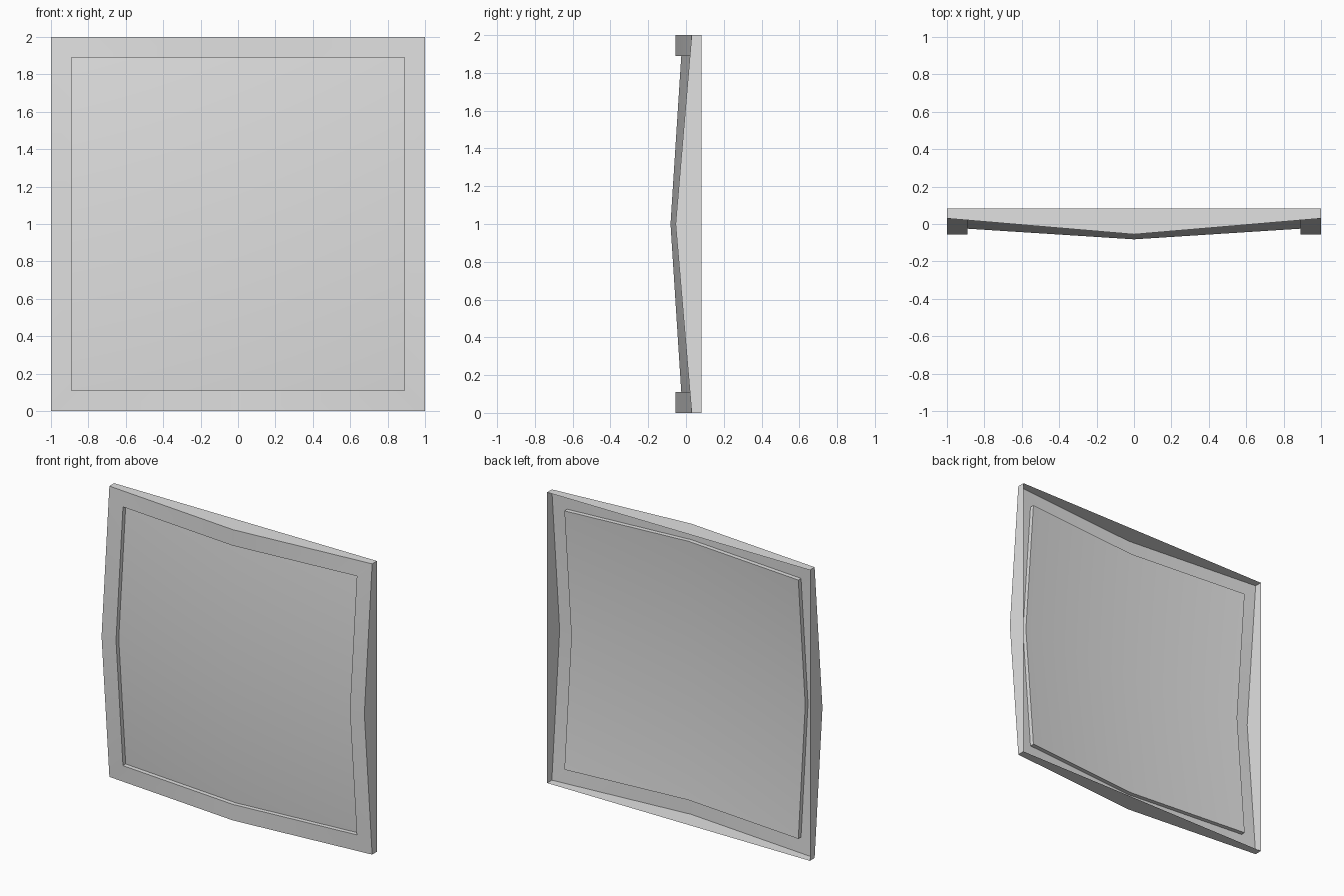
import bpy

if "Cube" in bpy.data.objects:
    bpy.data.objects.remove(bpy.data.objects["Cube"])

# One flat colour for the whole piece
grey = bpy.data.materials.new("light grey")
grey.diffuse_color = (0.75, 0.75, 0.75, 1)
grey.use_nodes = True
grey.node_tree.nodes["Principled BSDF"].inputs["Base Color"].default_value = grey.diffuse_color

OUTER, INNER = 1.0, 0.89      # half sizes of the frame
BACK, FRONT = 0.082, -0.082   # depth of the rim edge and of the bulge tip
MID, RISE = -0.055, 0.085     # frame depth at mid-side, set-back per unit
STEP = 0.03                   # how far the panel sits behind the frame

# Corners and mid-sides, anticlockwise seen from the front
DIRS = [(1, 1), (0, 1), (-1, 1), (-1, 0), (-1, -1), (0, -1), (1, -1), (1, 0)]


def ring(half, offset=0.0, flat=None):
    """Square loop of 8 points, bent forward at the middle of each side."""
    pts = []
    for sx, sz in DIRS:
        bent = MID + offset + (RISE * half if sx and sz else 0)
        pts.append((half * sx, bent if flat is None else flat, 1 + half * sz))
    return pts


def sheet(name, rings, centre=None):
    """Bridge loops from outside to inside, closing onto a centre point."""
    verts = [p for r in rings for p in r]
    faces = []
    for k in range(len(rings) - 1):
        a, b = 8 * k, 8 * k + 8
        for i in range(8):
            j = (i + 1) % 8
            faces.append((a + i, a + j, b + j, b + i))
    if centre:
        last, c = 8 * (len(rings) - 1), len(verts)
        verts.append(centre)
        for i in range(0, 8, 2):
            faces.append((last + (i - 1) % 8, last + i, last + i + 1, c))
    mesh = bpy.data.meshes.new(name)
    mesh.from_pydata(verts, [], faces)
    mesh.materials.append(grey)
    ob = bpy.data.objects.new(name, mesh)
    bpy.context.collection.objects.link(ob)
    bpy.context.view_layer.objects.active = ob
    ob.select_set(True)
    bpy.ops.object.shade_smooth_by_angle()
    ob.select_set(False)
    return ob


# Frame: straight-backed rim, then the bent front border
sheet("frame", [ring(OUTER, flat=BACK), ring(OUTER), ring(INNER)])

# Recessed panel: small step back, then the bulging face
sheet("panel", [ring(INNER), ring(INNER, STEP)], (0, FRONT, 1))
